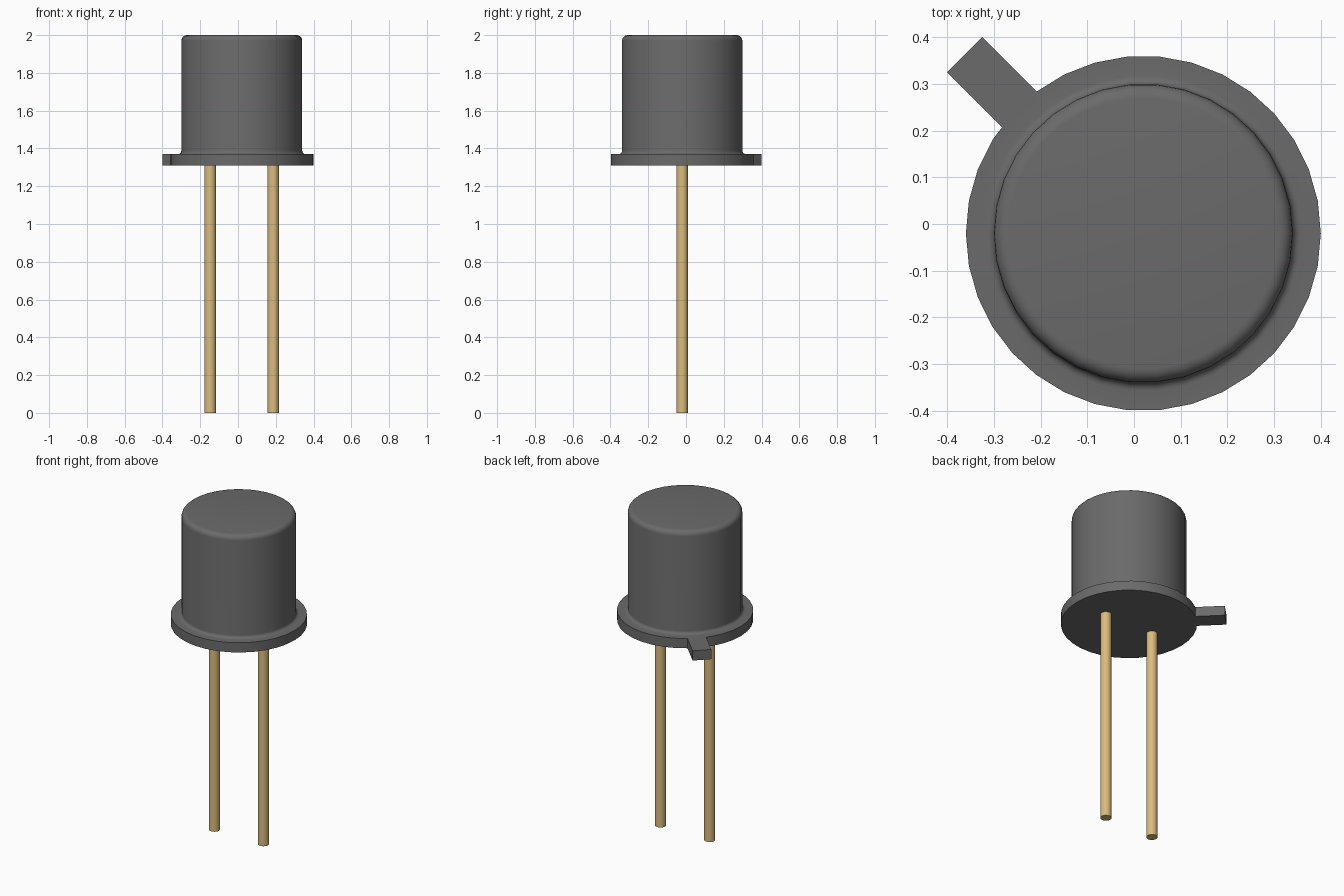
import bpy, bmesh, math
from mathutils import Matrix, Vector

if "Cube" in bpy.data.objects:
    bpy.data.objects.remove(bpy.data.objects["Cube"])

CX, CY = 0.02, -0.02        # axis of the can
SIDES = 34
FLANGE_BOTTOM, FLANGE_TOP, TOP = 1.31, 1.37, 2.0


def make_material(name, color):
    mat = bpy.data.materials.new(name)
    mat.use_nodes = True
    mat.diffuse_color = color
    bsdf = next(n for n in mat.node_tree.nodes if n.type == "BSDF_PRINCIPLED")
    bsdf.inputs["Base Color"].default_value = color
    return mat


grey = make_material("dark grey metal", (0.145, 0.145, 0.145, 1))
gold = make_material("pale gold", (0.70, 0.50, 0.21, 1))


def add_object(name, bm, mat, location):
    bmesh.ops.recalc_face_normals(bm, faces=bm.faces)
    mesh = bpy.data.meshes.new(name)
    bm.to_mesh(mesh)
    bm.free()
    mesh.materials.append(mat)
    obj = bpy.data.objects.new(name, mesh)
    obj.location = location
    bpy.context.collection.objects.link(obj)
    bpy.ops.object.select_all(action="DESELECT")
    obj.select_set(True)
    bpy.context.view_layer.objects.active = obj
    bpy.ops.object.shade_smooth_by_angle(angle=math.radians(35))
    return obj


def arc(cx, cz, radius, start, end, steps=5):
    angles = [math.radians(start + (end - start) * i / steps) for i in range(steps + 1)]
    return [(cx + radius * math.cos(a), cz + radius * math.sin(a)) for a in angles]


def lathe(name, profile, mat, location, sides):
    bm = bmesh.new()
    verts = [bm.verts.new((r, 0, z)) for r, z in profile]
    edges = [bm.edges.new(pair) for pair in zip(verts, verts[1:])]
    bmesh.ops.spin(bm, geom=verts + edges, axis=(0, 0, 1), cent=(0, 0, 0),
                   angle=math.tau, steps=sides, use_merge=True)
    bmesh.ops.remove_doubles(bm, verts=bm.verts, dist=0.0001)
    return add_object(name, bm, mat, location)


# Can with flange, foot fillet and rounded rim
R_CAN, R_FLANGE, FILLET, RIM = 0.32, 0.38, 0.018, 0.03
profile = [(0, FLANGE_BOTTOM), (R_FLANGE, FLANGE_BOTTOM), (R_FLANGE, FLANGE_TOP)]
profile += arc(R_CAN + FILLET, FLANGE_TOP + FILLET, FILLET, 270, 180)
profile += arc(R_CAN - RIM, TOP - RIM, RIM, 0, 90)
profile += [(0, TOP)]
lathe("can_and_flange", profile, grey, (CX, CY, 0), SIDES)

# Index tab sticking out diagonally from the flange
INNER, OUTER, WIDTH = 0.34, 0.541, 0.106
bm = bmesh.new()
bmesh.ops.create_cube(bm, size=1)
size = Vector((OUTER - INNER, WIDTH, FLANGE_TOP - FLANGE_BOTTOM))
bmesh.ops.scale(bm, vec=size, verts=bm.verts)
bmesh.ops.translate(bm, vec=((INNER + OUTER) / 2, 0, 0), verts=bm.verts)
bmesh.ops.rotate(bm, cent=(0, 0, 0), verts=bm.verts,
                 matrix=Matrix.Rotation(math.radians(135), 3, "Z"))
add_object("index_tab", bm, grey, (CX, CY, (FLANGE_TOP + FLANGE_BOTTOM) / 2))

# Two straight leads
R_LEAD, SPREAD = 0.031, 0.167
lead_profile = [(0, 0), (R_LEAD, 0), (R_LEAD, FLANGE_BOTTOM + 0.01), (0, FLANGE_BOTTOM + 0.01)]
for name, side in (("right_lead", -1), ("left_lead", 1)):
    lathe(name, lead_profile, gold, (CX + side * SPREAD, CY, 0), 20)
